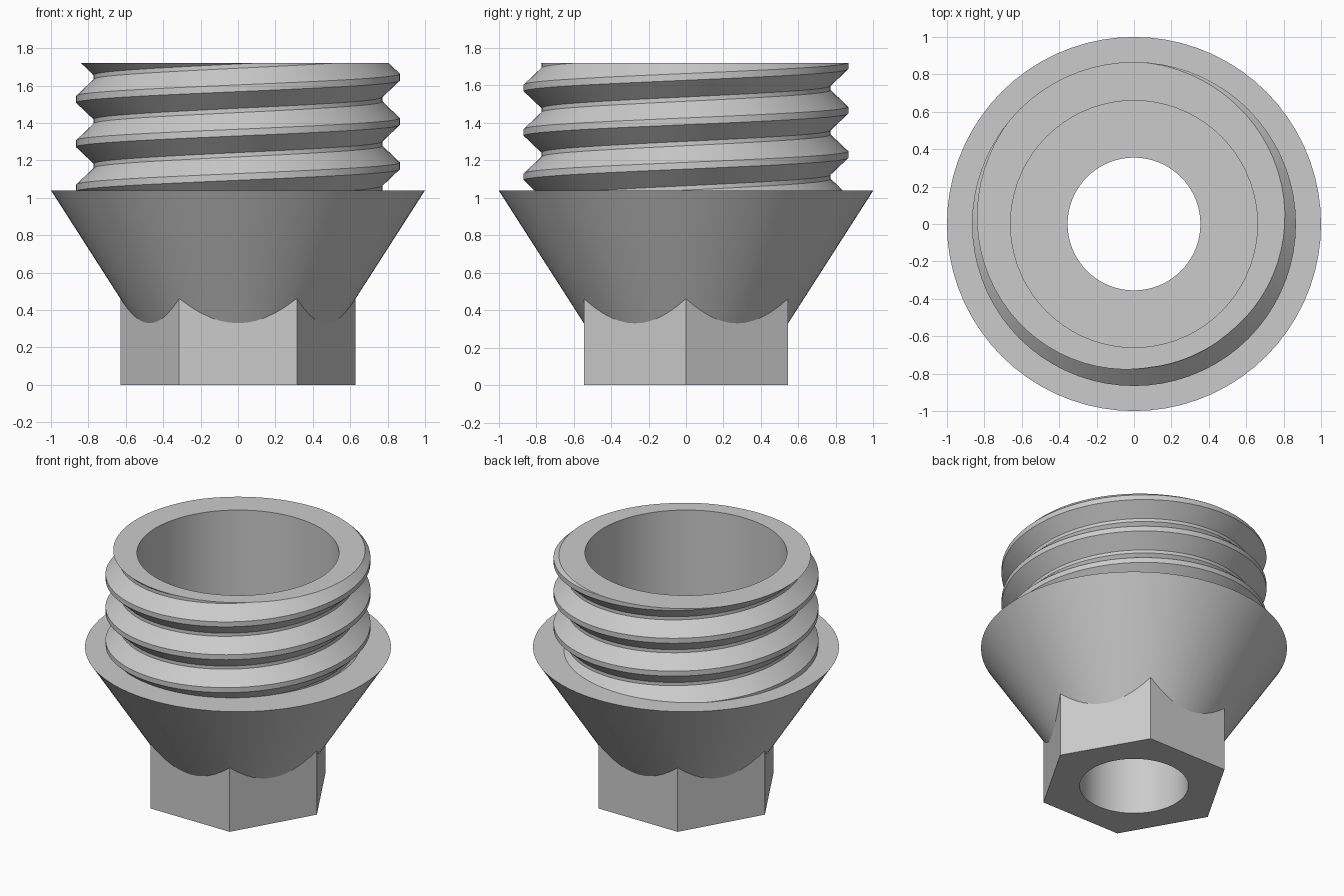
import bpy, bmesh, math

SEG = 72
TOP, FLANGE, FLOOR = 1.72, 1.04, 0.75      # key heights
BORE, SOCKET = 0.355, 0.66                 # inner radii
PITCH = 0.237

if "Cube" in bpy.data.objects:
    bpy.data.objects.remove(bpy.data.objects["Cube"], do_unlink=True)

grey = bpy.data.materials.new("light grey")
grey.use_nodes = True
grey.diffuse_color = (0.6, 0.6, 0.6, 1)
grey.node_tree.nodes["Principled BSDF"].inputs["Base Color"].default_value = (0.6, 0.6, 0.6, 1)


def finish(name, bm, angle=30):
    mesh = bpy.data.meshes.new(name)
    bm.to_mesh(mesh)
    bm.free()
    mesh.materials.append(grey)
    ob = bpy.data.objects.new(name, mesh)
    bpy.context.collection.objects.link(ob)
    bpy.ops.object.select_all(action='DESELECT')
    ob.select_set(True)
    bpy.context.view_layer.objects.active = ob
    bpy.ops.object.shade_smooth_by_angle(angle=math.radians(angle))


def ring(bm, r, z, n=SEG):
    return [bm.verts.new((r * math.cos(math.tau * i / n), r * math.sin(math.tau * i / n), z))
            for i in range(n)]


def lathe(bm, profile):
    """Revolve (radius, height) points; going up the outside faces outwards."""
    rings = [ring(bm, r, z) for r, z in profile]
    for a, b in zip(rings, rings[1:]):
        for i in range(SEG):
            j = (i + 1) % SEG
            bm.faces.new((a[i], a[j], b[j], b[i]))


def loop_edges(bm, verts):
    return [bm.edges.get((a, b)) or bm.edges.new((a, b))
            for a, b in zip(verts, verts[1:] + verts[:1])]


def fill_flat(bm, edges, up):
    """Fill a flat ring between two loops, facing up or down."""
    made = bmesh.ops.triangle_fill(bm, edges=edges, use_beauty=True)["geom"]
    for f in made:
        if isinstance(f, bmesh.types.BMFace):
            f.normal_update()
            if (f.normal.z > 0) != up:
                f.normal_flip()


# Conical flange with its flat upper shoulder
bm = bmesh.new()
lathe(bm, [(0.5, 0.26), (1.0, FLANGE), (0.7, FLANGE)])
finish("conical_flange", bm)

# Stepped bore: wide socket, floor and narrow through hole
bm = bmesh.new()
lathe(bm, [(SOCKET, TOP), (SOCKET, FLOOR), (BORE, FLOOR), (BORE, 0)])
finish("stepped_bore", bm)

# Hexagonal base with a pierced underside
bm = bmesh.new()
low, high = ring(bm, 0.629, 0, 6), ring(bm, 0.629, 0.5, 6)
for i in range(6):
    j = (i + 1) % 6
    bm.faces.new((low[i], low[j], high[j], high[i]))
hole = ring(bm, BORE, 0)
fill_flat(bm, loop_edges(bm, low) + loop_edges(bm, hole), up=False)
finish("hex_base", bm)

# Helical thread: one tooth profile repeated up the helix, then trimmed flat
bm = bmesh.new()
tooth = [(-0.018, 0.866), (0.018, 0.866), (0.107, 0.772), (0.13, 0.772)]   # (rise, radius)
TURNS = 6
start = 1.645 - 4 * PITCH
rows = [(start + t * PITCH + dz, r) for t in range(TURNS) for dz, r in tooth]
cols = []
for i in range(SEG):
    a = math.tau * i / SEG
    cols.append([bm.verts.new((r * math.cos(a), r * math.sin(a), z + PITCH * i / SEG))
                 for z, r in rows])
shift = len(tooth)                          # the seam joins one turn higher
for i in range(SEG):
    last = i == SEG - 1
    nxt = cols[0][shift:] if last else cols[i + 1]
    for k in range(len(nxt) - 1):
        bm.faces.new((cols[i][k], nxt[k], nxt[k + 1], cols[i][k + 1]))
for height, side in ((TOP, 1), (FLANGE - 0.01, -1)):
    bmesh.ops.bisect_plane(bm, geom=bm.verts[:] + bm.edges[:] + bm.faces[:], dist=1e-5,
                           plane_co=(0, 0, height), plane_no=(0, 0, side), clear_outer=True)
rim = [e for e in bm.edges if e.is_boundary and all(abs(v.co.z - TOP) < 1e-4 for v in e.verts)]
fill_flat(bm, rim + loop_edges(bm, ring(bm, SOCKET, TOP)), up=True)
finish("threaded_collar", bm, 20)
